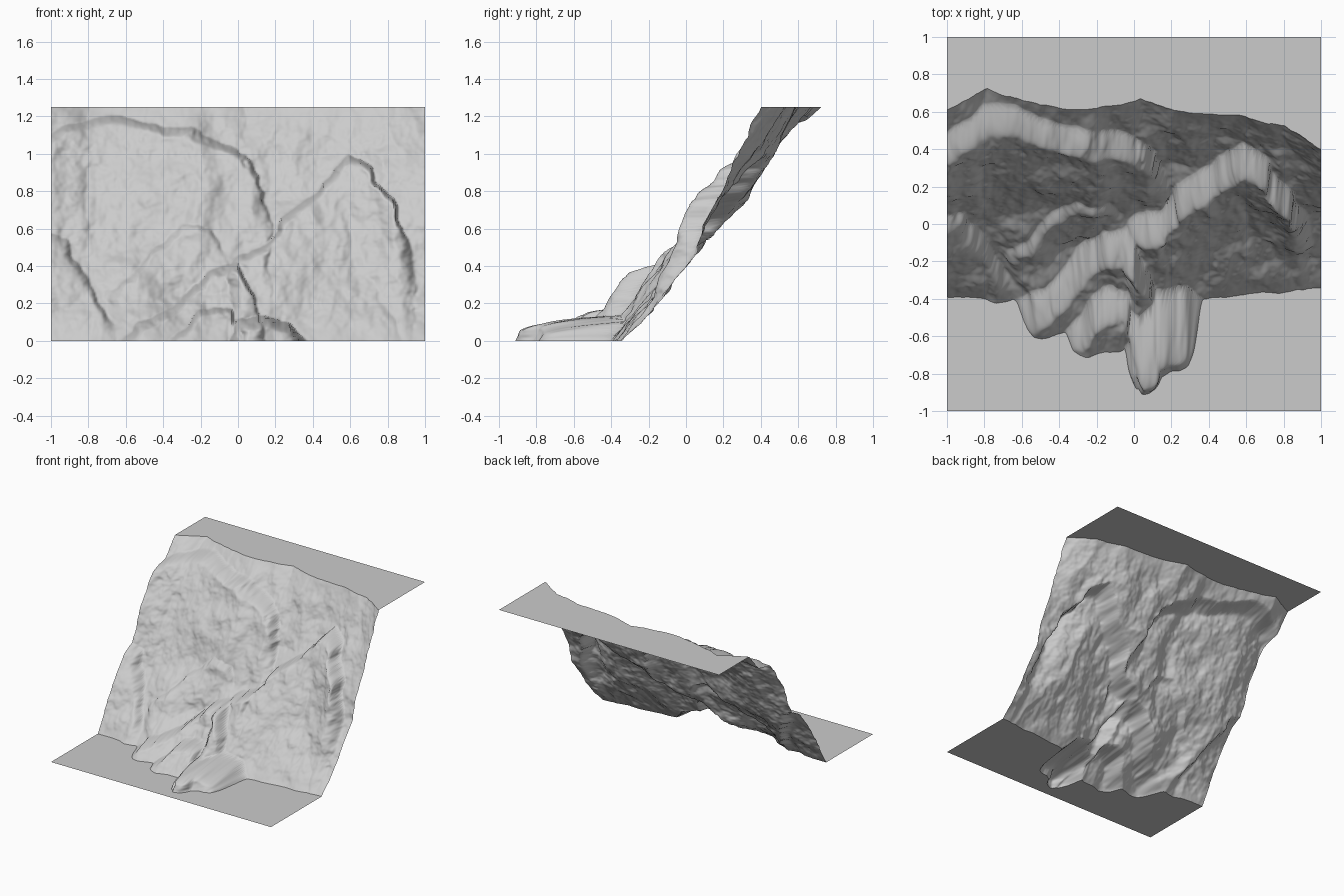
import bpy
from mathutils import Vector, noise

if "Cube" in bpy.data.objects:
    bpy.data.objects.remove(bpy.data.objects["Cube"])

TOP = 1.25
NX, NZ = 240, 200
LEVELS = (0, .25, .5, .75, 1.0, TOP)

# Depth (y) of the plain slope at each height level, for a few x stations
STATIONS = (
    (-1.0, (-.38, -.20, .00, .17, .36, .61)),
    (-.8, (-.35, -.13, .06, .24, .45, .72)),
    (-.5, (-.45, -.16, .06, .23, .42, .63)),
    (-.2, (-.43, -.11, .06, .20, .42, .61)),
    (.05, (-.43, -.15, .10, .30, .47, .67)),
    (.2, (-.40, -.18, .08, .33, .46, .61)),
    (.4, (-.40, -.18, .04, .28, .46, .59)),
    (.6, (-.38, -.17, .05, .25, .45, .57)),
    (.8, (-.36, -.15, .04, .20, .36, .52)),
    (1.0, (-.34, -.12, .06, .17, .29, .40)),
)

# Buttresses: crest line (x, z), how far it juts out, fade length, ledge height
RIDGES = (
    (((-.05, .38), (.0, .46), (.15, .52), (.25, .66), (.4, .78), (.5, .9), (.6, 1.0),
      (.7, .94), (.8, .79), (.95, .5)), .17, .60, .06),
    (((-.65, .0), (-.35, .2), (-.15, .37), (.0, .41), (.08, .30), (.14, .0)), .18, .8, .06),
    (((-.38, .0), (-.25, .11), (-.15, .19), (-.05, .16), (.04, .0)), .18, 1.5, .05),
    (((-.05, .0), (.0, .10), (.15, .12), (.28, .09), (.37, .0)), .40, 3.0, .06),
    (((-1.1, 1.08), (-.95, 1.14), (-.8, 1.18), (-.65, 1.21), (-.5, 1.16), (-.2, 1.12),
      (.0, 1.03), (.1, .9), (.18, .65)), .13, .60, .06),
    (((-1.1, .68), (-.95, .55), (-.8, .32), (-.66, .05)), .09, .7, .08),
    (((-.7, .2), (-.5, .42), (-.3, .62), (-.15, .6), (-.05, .45)), .05, .4, .05),
)
XS = [s[0] for s in STATIONS]


def find(keys, v):
    """Segment index and fraction of v in a sorted list."""
    i = 0
    while i < len(keys) - 2 and v >= keys[i + 1]:
        i += 1
    f = (v - keys[i]) / (keys[i + 1] - keys[i])
    return i, min(max(f, 0), 1)


def base_depth(x, z):
    i, fx = find(XS, x)
    j, fz = find(LEVELS, z)
    a, b = STATIONS[i][1], STATIONS[i + 1][1]
    lo = a[j] + (b[j] - a[j]) * fx
    hi = a[j + 1] + (b[j + 1] - a[j + 1]) * fx
    return lo + (hi - lo) * fz


def jut(x, z, line, size, length, ledge):
    """Forward push below a crest line, fading downwards and at its ends."""
    if not line[0][0] < x < line[-1][0]:
        return 0
    i, f = find([p[0] for p in line], x)
    drop = line[i][1] + (line[i + 1][1] - line[i][1]) * f - z
    if drop <= 0 or drop >= length:
        return 0
    s = min(1, drop / ledge)
    e = min(1, (x - line[0][0]) / .14, (line[-1][0] - x) / .14)
    return size * s * (2 - s) * (1 - drop / length) * e * (2 - e)


def fractal(x, z, seed, octaves=4):
    return noise.fractal(Vector((x, z, seed)), 1.0, 2.0, octaves)


def face_depth(x, z):
    fade = min(1, 10 * z / TOP, 10 * (TOP - z) / TOP)
    wx = x + .035 * fractal(x * 6, z * 6, 3.1)
    wz = z + .03 * fade * fractal(x * 6, z * 6, 9.7)
    y = base_depth(wx, wz) - sum(jut(wx, wz, *r) for r in RIDGES)
    return y + .028 * fractal(x * 5, z * 4, 17.3) * (.5 + .5 * fade)


def make_sheet(name, rows):
    """Smooth quad sheet from rows of points."""
    n = len(rows[0])
    verts = [p for row in rows for p in row]
    faces = [(r * n + c, r * n + c + 1, (r + 1) * n + c + 1, (r + 1) * n + c)
             for r in range(len(rows) - 1) for c in range(n - 1)]
    mesh = bpy.data.meshes.new(name)
    mesh.from_pydata(verts, [], faces)
    mesh.shade_smooth()
    obj = bpy.data.objects.new(name, mesh)
    bpy.context.collection.objects.link(obj)


# Rock face rising from the lower to the upper ground
cliff = []
for k in range(NZ + 1):
    z = TOP * k / NZ
    cliff.append([(x, face_depth(x, z), z)
                  for x in (-1 + 2 * i / NX for i in range(NX + 1))])
make_sheet("cliff_face", cliff)

# Flat ground in front of the foot and behind the rim
make_sheet("lower_ground", [[(x, -1, 0) for x, y, z in cliff[0]], cliff[0]])
make_sheet("upper_ground", [cliff[-1], [(x, 1, TOP) for x, y, z in cliff[-1]]])
